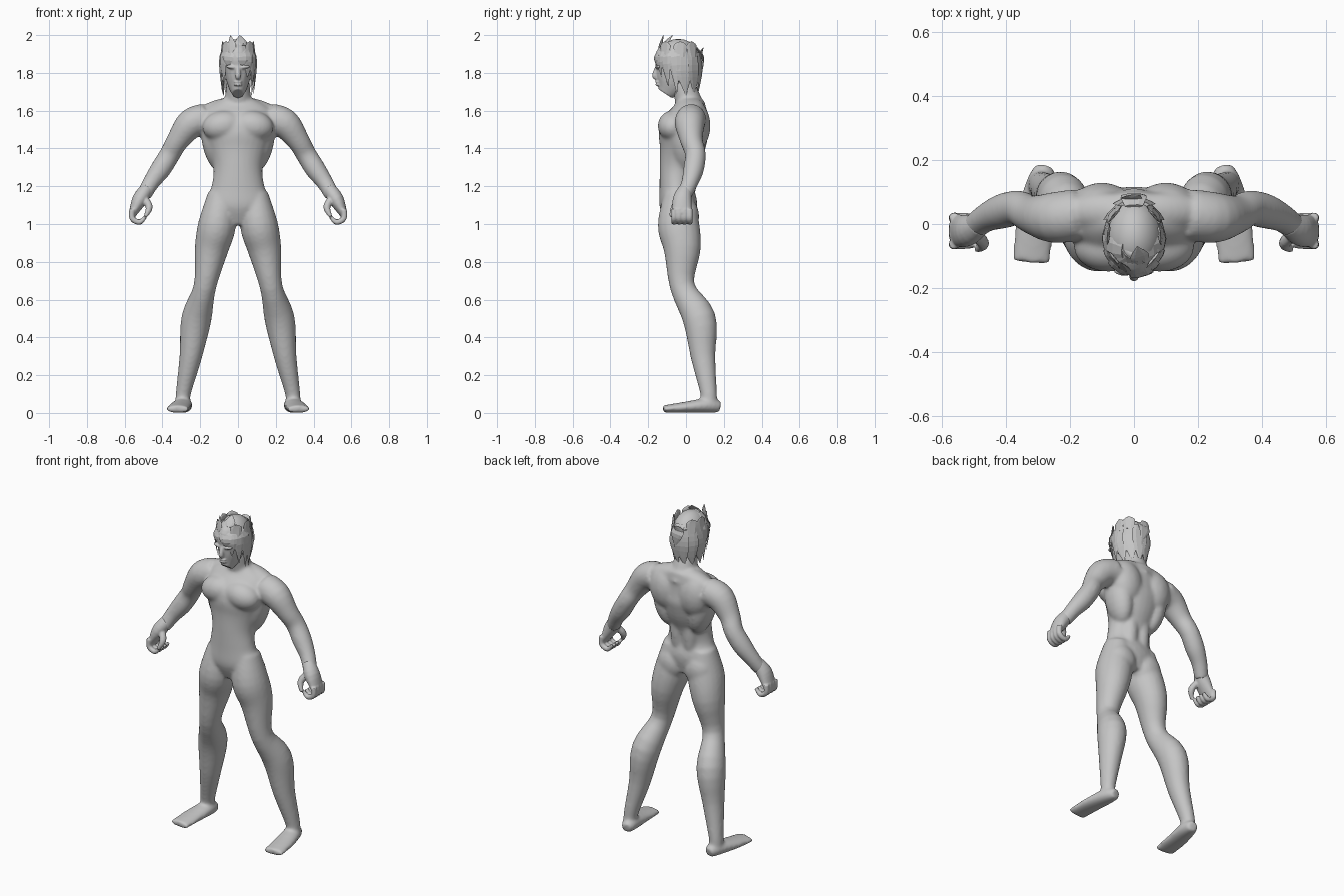
import bpy, bmesh, math
from mathutils import Vector, Matrix

if "Cube" in bpy.data.objects:
    bpy.data.objects.remove(bpy.data.objects["Cube"])

GREY = (.56, .56, .56, 1)
material = bpy.data.materials.new("plain grey")
material.use_nodes = True
material.diffuse_color = GREY
material.node_tree.nodes["Principled BSDF"].inputs["Base Color"].default_value = GREY
X, Y = Vector((1, 0, 0)), Vector((0, 1, 0))


def spline(stations, steps):
    """Smooth curve through every station, radii included."""
    last = len(stations) - 1
    curve = []
    for i in range(last):
        before, start, end, after = (stations[min(max(i + k, 0), last)] for k in (-1, 0, 1, 2))
        for step in range(steps):
            t = step / steps
            curve.append([b + t / 2 * (c - a + t * (2 * a - 5 * b + 4 * c - d + t * (3 * (b - c) + d - a)))
                          for a, b, c, d in zip(before, start, end, after)])
    return curve + [stations[last]]


def tube(bm, stations, side=X, deep=1, sides=20, steps=4):
    """Skin rings along stations of x, y, z, radius and optional depth."""
    full = [s if len(s) == 5 else (*s, s[3] * deep) for s in stations]
    curve = spline(full, steps)
    points = [Vector(s[:3]) for s in curve]
    rings = []
    for i, station in enumerate(curve):
        along = (points[min(i + 1, len(points) - 1)] - points[max(i - 1, 0)]).normalized()
        u = (side - along * side.dot(along)).normalized() * station[3]
        v = along.cross(u).normalized() * station[4]
        angles = [math.tau * k / sides for k in range(sides)]
        rings.append([bm.verts.new(points[i] + u * math.cos(a) + v * math.sin(a)) for a in angles])
    for lower, upper in zip(rings, rings[1:]):
        for k in range(sides):
            j = (k + 1) % sides
            bm.faces.new((lower[k], lower[j], upper[j], upper[k]))
    bm.faces.new(reversed(rings[0]))
    bm.faces.new(rings[-1])


def blob(bm, centre, radii, tilt=0):
    matrix = (Matrix.Translation(centre) @ Matrix.Rotation(math.radians(tilt), 4, 'Y')
              @ Matrix.Diagonal((*radii, 1)))
    bmesh.ops.create_uvsphere(bm, u_segments=20, v_segments=12, radius=1, matrix=matrix)


def finish(name, bm):
    bmesh.ops.recalc_face_normals(bm, faces=bm.faces[:])
    mesh = bpy.data.meshes.new(name)
    bm.to_mesh(mesh)
    bm.free()
    mesh.materials.append(material)
    part = bpy.data.objects.new(name, mesh)
    bpy.context.collection.objects.link(part)
    return part


def mirror_and_fuse(part, voxel, softness):
    part.modifiers.new("mirror", 'MIRROR').use_mirror_merge = False
    fuse = part.modifiers.new("fuse", 'REMESH')
    fuse.mode = 'VOXEL'
    fuse.voxel_size = voxel
    fuse.use_smooth_shade = True
    part.modifiers.new("soften", 'SMOOTH').iterations = softness


# Trunk and neck
body = bmesh.new()
tube(body, [(0, .03, 1.66, .09, .07), (0, .02, 1.6, .18, .09), (0, -.01, 1.5, .19, .13),
            (0, -.02, 1.4, .16, .12), (0, -.04, 1.3, .13, .1), (0, -.05, 1.2, .14, .09),
            (0, -.04, 1.1, .17, .1), (0, -.03, 1, .07, .07)], sides=28)
tube(body, [(0, .04, 1.57, .08), (0, .01, 1.66, .07), (0, -.02, 1.76, .06)])

# Muscles: trapezius, chest, shoulder blade, flank, back column, buttock
blob(body, (.1, .04, 1.61), (.13, .06, .05), tilt=16)
blob(body, (.08, -.07, 1.52), (.11, .08, .08), tilt=10)
blob(body, (.1, .05, 1.52), (.1, .08, .13), tilt=8)
blob(body, (.12, .01, 1.43), (.07, .09, .16), tilt=12)
blob(body, (.04, .01, 1.3), (.05, .05, .22))
blob(body, (.09, 0, 1.04), (.09, .07, .1))

# Leg and foot
tube(body, [(.09, -.04, 1.16, .07), (.11, -.04, 1, .1), (.14, -.02, .87, .09), (.175, -.02, .67, .06),
            (.22, .07, .5, .08), (.25, .09, .3, .06), (.29, .12, .1, .04), (.29, .12, .03, .04)], deep=1.1)
tube(body, [(.28, .18, .03, .03), (.29, .12, .04, .05, .04), (.31, 0, .03, .06, .03),
            (.32, -.12, .02, .06, .02)])

# Arm
tube(body, [(.17, .03, 1.56, .08), (.25, .02, 1.53, .08), (.32, .03, 1.44, .06), (.36, .05, 1.37, .055),
            (.41, .04, 1.29, .055), (.46, .02, 1.22, .045), (.5, -.01, 1.15, .04)], side=Y)
mirror_and_fuse(finish("body", body), voxel=.008, softness=16)

# Hands: palm, curled fingers and thumb
hands = bmesh.new()
tube(hands, [(.48, 0, 1.19, .035), (.52, -.02, 1.13, .05, .04), (.56, -.02, 1.05, .05, .02)], side=Y)
for finger in range(4):
    y = .02 - finger / 36
    tube(hands, [(.56, y, 1.08, .016), (.56, y, 1.03, .016), (.52, y, 1.01, .015), (.49, y, 1.04, .01)],
         side=Y, sides=8)
tube(hands, [(.5, -.03, 1.14, .02), (.47, -.06, 1.09, .02), (.49, -.08, 1.04, .01)], side=Y, sides=8)
mirror_and_fuse(finish("hands", hands), voxel=.005, softness=4)

# Head with brow, nose, cheek, lips and ear
head = bmesh.new()
tube(head, [(0, -.11, 1.69, .03), (0, -.08, 1.74, .055), (0, -.055, 1.82, .073),
            (0, -.05, 1.9, .075), (0, -.04, 1.96, .04)], deep=1.45)
blob(head, (.03, -.145, 1.83), (.035, .017, .01), tilt=-8)
tube(head, [(0, -.15, 1.84, .01), (0, -.165, 1.785, .015), (0, -.15, 1.77, .01)], sides=10)
for z in (1.737, 1.752):
    blob(head, (0, -.15, z), (.023, .013, .006))
blob(head, (.077, -.04, 1.78), (.01, .02, .03))
mirror_and_fuse(finish("head", head), voxel=.005, softness=4)

# Hair cap: shell over the skull, open at the face and neck
CROWN, SPREAD = Vector((0, -.04, 1.86)), Vector((.09, .12, .12))
cap = bmesh.new()
blob(cap, CROWN, SPREAD)
opening = [v for v in cap.verts if v.co.z < 1.76 or (v.co.y < -.08 and v.co.z < CROWN.z)]
bmesh.ops.delete(cap, geom=opening, context='VERTS')
hair_cap = finish("hair_cap", cap)
hair_cap.modifiers.new("thickness", 'SOLIDIFY').thickness = .01


def on_hair(azimuth, level, lift=1):
    """Point on the hair: azimuth from the front, level from nape to crown."""
    a = math.radians(azimuth)
    reach = lift * math.sqrt(1 - max(level, 0) ** 2)
    return CROWN + SPREAD * Vector((reach * math.sin(a), -reach * math.cos(a), level))


def lock(bm, root, bend, tip, azimuth, width):
    """A flat pointed strand of hair."""
    a = math.radians(azimuth)
    shape = [(*root, width * .7, .006), (*bend, width, .006), (*tip, .001, .001)]
    tube(bm, shape, side=Vector((math.cos(a), math.sin(a), 0)), sides=6, steps=4)


# Fringe parted on one side and swept across the other eye
fringe = bmesh.new()
for azimuth, level in ((-78, -1.4), (-55, -1), (-35, -.3), (16, -.3), (34, -.7), (56, -1.1), (78, -1.4)):
    lock(fringe, on_hair(azimuth / 2 - 8, .85), on_hair(azimuth, .2, 1.05),
         on_hair(azimuth * 1.1, level, .92), azimuth, .035)
finish("hair_fringe", fringe)

# Locks hanging past the ears and down the nape
nape = bmesh.new()
for azimuth in range(105, 270, 30):
    lock(nape, on_hair(azimuth, .4), on_hair(azimuth, -.4), on_hair(azimuth + 8, -1.5, .85), azimuth, .045)
finish("hair_nape", nape)

# Broad upswept spikes on both sides, a tall one in front and a tuft behind
spikes = bmesh.new()
for azimuth in (50, 95, 130):
    for turn in (azimuth, -azimuth):
        tip = on_hair(turn, .9, 2.1)
        lock(spikes, on_hair(turn, .2), on_hair(turn, .7, 1.25), tip, turn, .035)
lock(spikes, on_hair(-25, .4), on_hair(-25, .7, 1.2), Vector((-.04, -.12, 2)), -25, .025)
lock(spikes, on_hair(20, .7), on_hair(20, .9, 1.2), Vector((.01, -.07, 2)), 20, .03)
lock(spikes, on_hair(180, .1), on_hair(180, .4, 1.1), Vector((.02, .09, 1.93)), 180, .04)
lock(spikes, on_hair(180, .6), on_hair(180, .2, 1.1), on_hair(170, -.5, 1.05), 180, .04)
finish("hair_spikes", spikes)

# Smooth the cap, leave the locks faceted
bpy.ops.object.select_all(action='DESELECT')
hair_cap.select_set(True)
bpy.context.view_layer.objects.active = hair_cap
bpy.ops.object.shade_smooth_by_angle(angle=math.radians(40))
